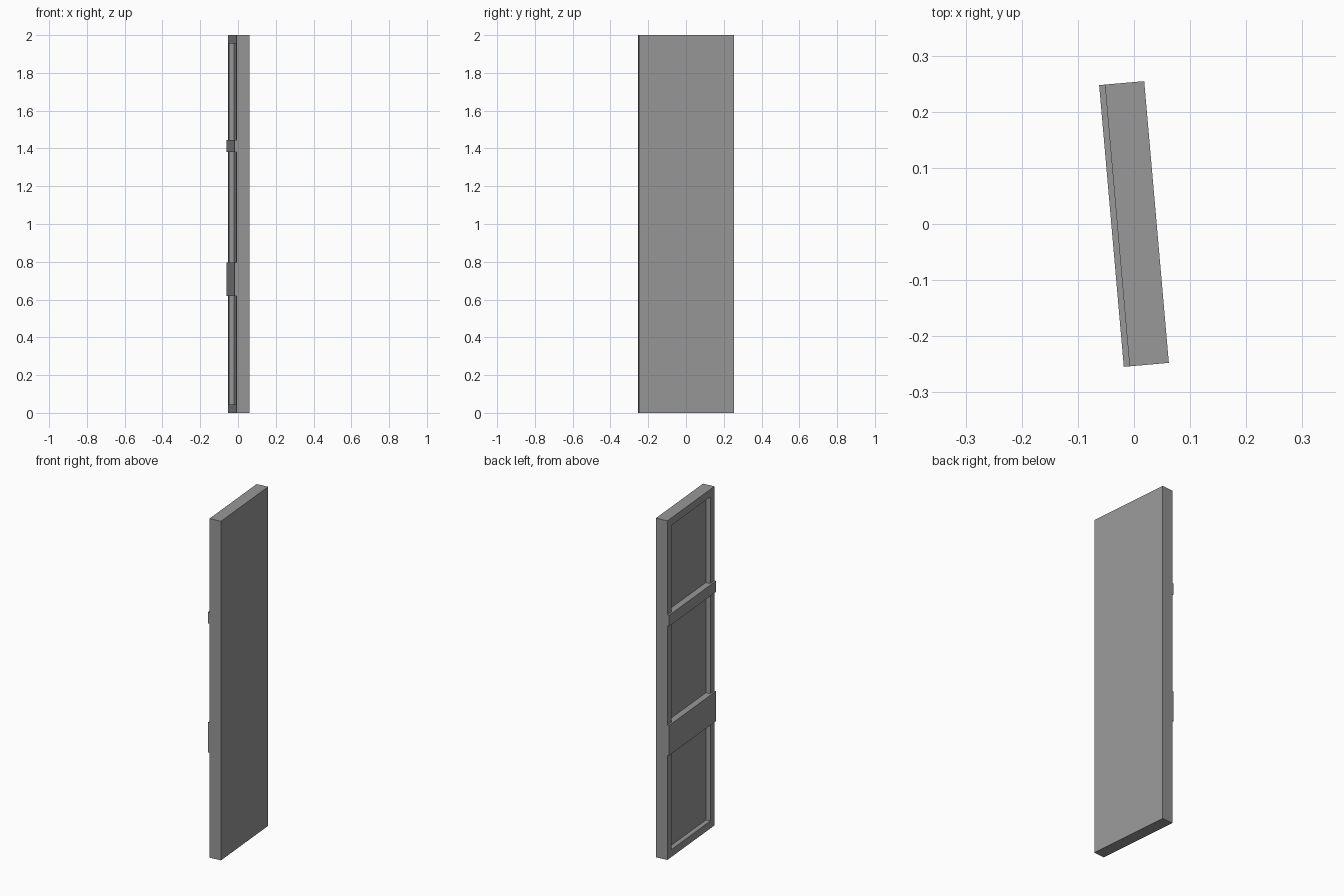
import bpy, bmesh
from math import radians

if "Cube" in bpy.data.objects:
    bpy.data.objects.remove(bpy.data.objects["Cube"])

HALF_W = 0.252     # half door width
FRONT = 0.0403     # flat side of the slab
FRAME = -0.03      # face of the frame on the panelled side
RAIL = -0.0403     # face of the proud cross rails
FLOOR = -0.003     # bottom of the recess
BORDER = 0.044     # frame width
TURN = radians(5)  # the door stands slightly turned

paint = bpy.data.materials.new("dark_grey_paint")
paint.diffuse_color = (0.315, 0.315, 0.315, 1)
paint.use_nodes = True
paint.node_tree.nodes["Principled BSDF"].inputs["Base Color"].default_value = paint.diffuse_color


def finish(name, bm):
    bmesh.ops.recalc_face_normals(bm, faces=bm.faces)
    mesh = bpy.data.meshes.new(name)
    bm.to_mesh(mesh)
    bm.free()
    mesh.materials.append(paint)
    ob = bpy.data.objects.new(name, mesh)
    ob.rotation_euler.z = TURN
    bpy.context.collection.objects.link(ob)
    return ob


def extrude_plan(bm, points, z0, z1):
    """Extrude a plan outline from z0 to z1."""
    face = bm.faces.new([bm.verts.new((x, y, z0)) for x, y in points])
    top = bmesh.ops.extrude_face_region(bm, geom=[face])["geom"]
    verts = [g for g in top if isinstance(g, bmesh.types.BMVert)]
    bmesh.ops.translate(bm, verts=verts, vec=(0, 0, z1 - z0))


# Door slab with one tall recess inside its frame
bm = bmesh.new()
extrude_plan(bm, [(FRAME, -HALF_W), (FRONT, -HALF_W),
                  (FRONT, HALF_W), (FRAME, HALF_W)], 0, 2)
bmesh.ops.recalc_face_normals(bm, faces=bm.faces)
back = min(bm.faces, key=lambda f: f.calc_center_median().x)
bmesh.ops.inset_region(bm, faces=[back], thickness=BORDER, use_even_offset=True)
pushed = bmesh.ops.extrude_discrete_faces(bm, faces=[back])["faces"][0]
bmesh.ops.translate(bm, verts=pushed.verts, vec=(FLOOR - FRAME, 0, 0))
finish("door_slab", bm)


# Cross rails: full-width plate with a tongue filling the recess
inner = HALF_W - BORDER
half = [(RAIL, HALF_W), (FRAME, HALF_W), (FRAME, inner), (FLOOR, inner)]
outline = half + [(x, -y) for x, y in reversed(half)]
for name, z0, z1 in (("lock_rail", 0.618, 0.795), ("upper_rail", 1.38, 1.445)):
    bm = bmesh.new()
    extrude_plan(bm, outline, z0, z1)
    finish(name, bm)
